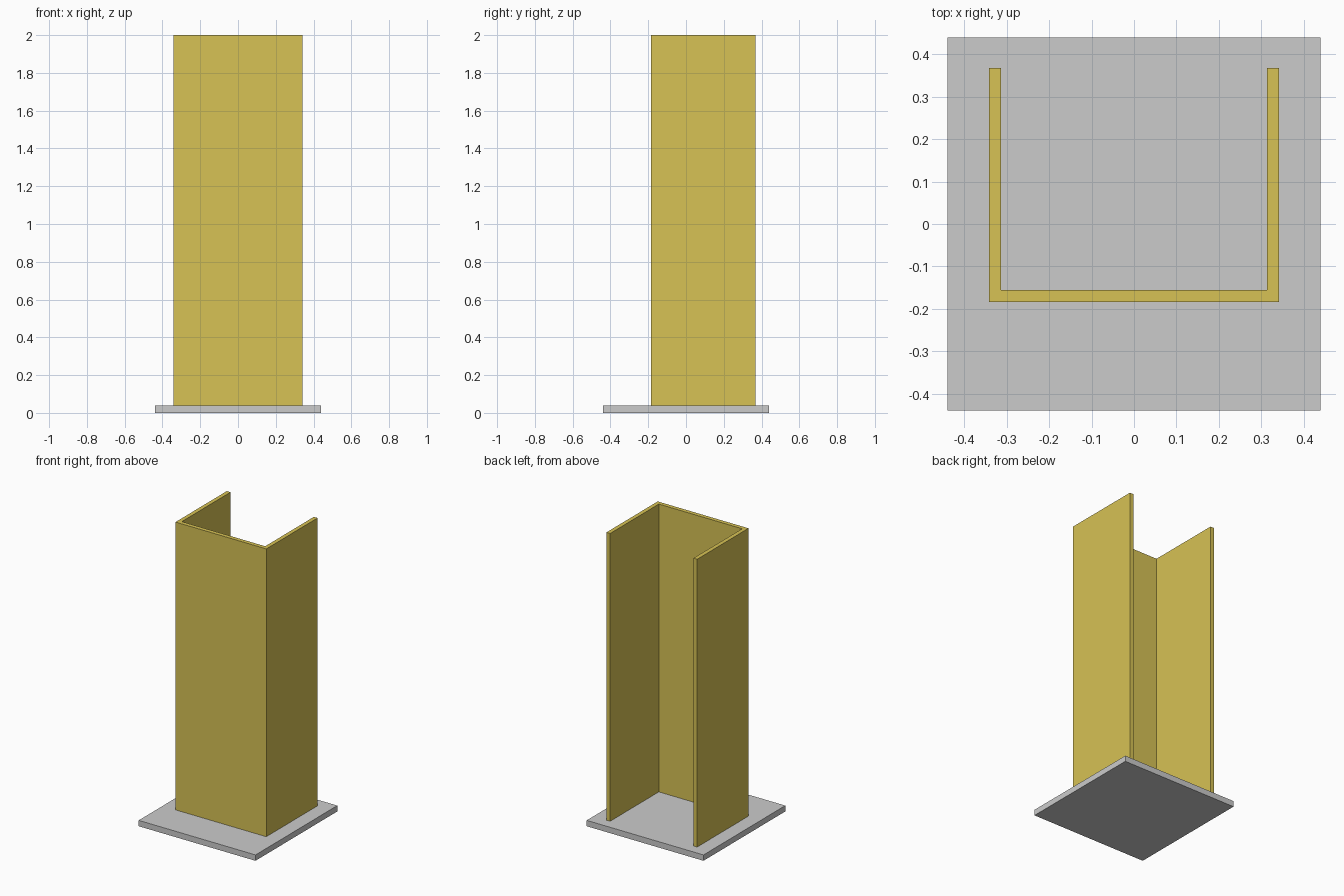
import bpy
import bmesh

if "Cube" in bpy.data.objects:
    bpy.data.objects.remove(bpy.data.objects["Cube"])

HALF_W, WALL = 0.342, 0.028
FRONT, BACK = -0.184, 0.368
PLATE, HEIGHT = 0.04, 2.0


def extrude_profile(name, points, z0, z1):
    """Solid made by raising a closed xy outline from z0 to z1."""
    bm = bmesh.new()
    face = bm.faces.new([bm.verts.new((x, y, z0)) for x, y in points])
    top = bmesh.ops.extrude_face_region(bm, geom=[face], use_keep_orig=True)
    verts = [g for g in top["geom"] if isinstance(g, bmesh.types.BMVert)]
    bmesh.ops.translate(bm, verts=verts, vec=(0, 0, z1 - z0))
    bmesh.ops.recalc_face_normals(bm, faces=bm.faces[:])
    mesh = bpy.data.meshes.new(name)
    bm.to_mesh(mesh)
    bm.free()
    obj = bpy.data.objects.new(name, mesh)
    bpy.context.collection.objects.link(obj)
    return obj


# Square base plate
s = 0.44
extrude_profile("base_plate", [(-s, -s), (s, -s), (s, s), (-s, s)], 0, PLATE)

# U-shaped channel, open at the back: right half of the outline, then mirrored
inner = HALF_W - WALL
right = [(HALF_W, FRONT), (HALF_W, BACK), (inner, BACK), (inner, FRONT + WALL)]
left = [(-x, y) for x, y in reversed(right)]
channel = extrude_profile("channel_post", right + left, PLATE, HEIGHT)

# Yellow paint
yellow = bpy.data.materials.new("yellow_paint")
yellow.diffuse_color = (0.68, 0.54, 0.09, 1)
yellow.use_nodes = True
yellow.node_tree.nodes["Principled BSDF"].inputs["Base Color"].default_value = yellow.diffuse_color
channel.data.materials.append(yellow)
